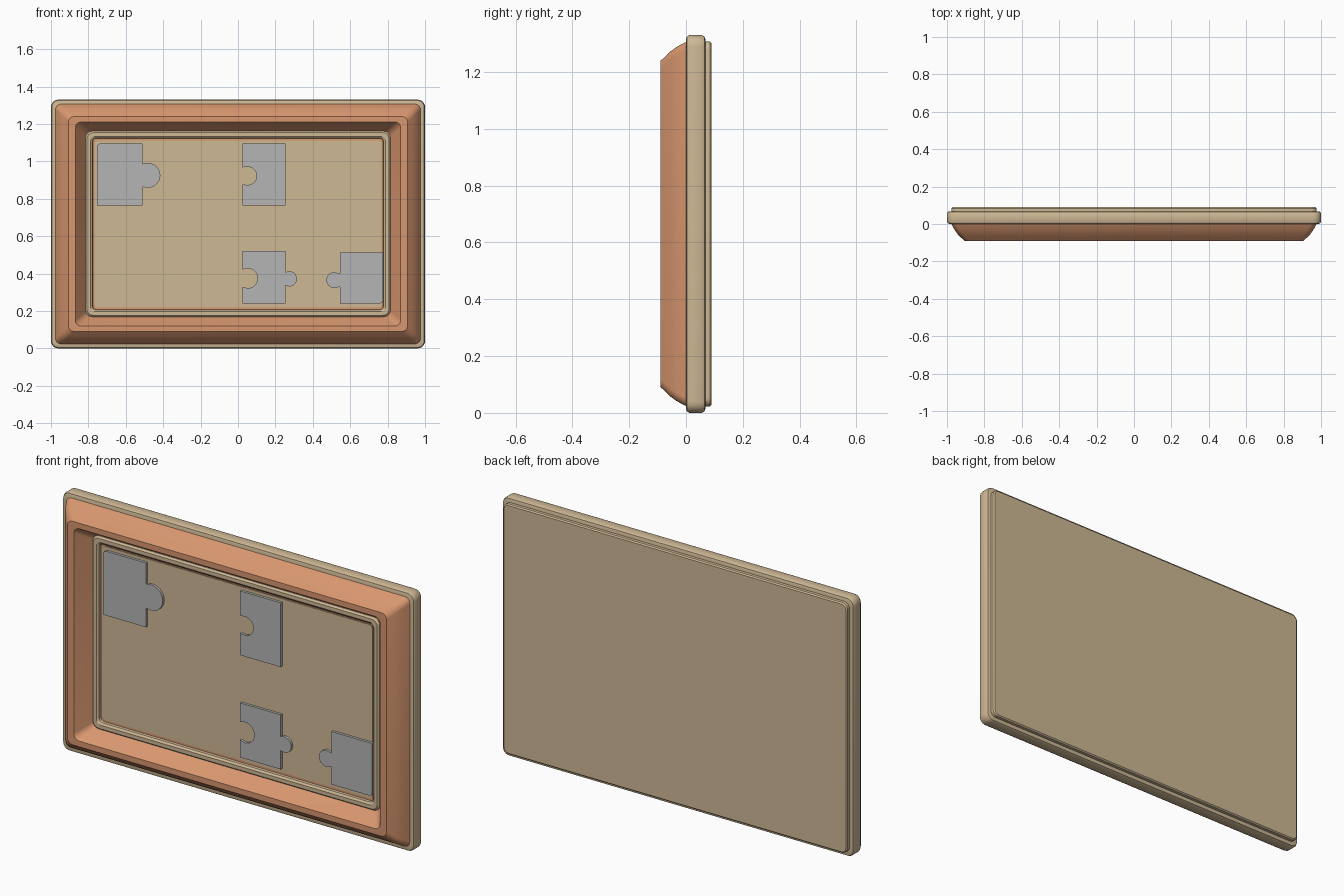
import bpy, bmesh, math

if "Cube" in bpy.data.objects:
    bpy.data.objects.remove(bpy.data.objects["Cube"])

CZ = 0.665  # height of the frame centre


def material(name, rgb):
    m = bpy.data.materials.new(name)
    m.use_nodes = True
    m.diffuse_color = (*rgb, 1)
    bsdf = next(n for n in m.node_tree.nodes if n.type == 'BSDF_PRINCIPLED')
    bsdf.inputs["Base Color"].default_value = (*rgb, 1)
    return m


TAN = material("tan wood", (0.62, 0.48, 0.30))
ORANGE = material("orange wood", (0.69, 0.31, 0.16))
GREY = material("grey", (0.46, 0.46, 0.46))


def finish(name, bm, mat, angle=30):
    bmesh.ops.recalc_face_normals(bm, faces=bm.faces)
    me = bpy.data.meshes.new(name)
    bm.to_mesh(me)
    bm.free()
    ob = bpy.data.objects.new(name, me)
    bpy.context.collection.objects.link(ob)
    me.materials.append(mat)
    bpy.context.view_layer.objects.active = ob
    ob.select_set(True)
    bpy.ops.object.shade_smooth_by_angle(angle=math.radians(angle))
    ob.select_set(False)
    return ob


def rounded_ring(bm, hx, hz, r, y, steps=6):
    verts = []
    for q, (sx, sz) in enumerate([(1, 1), (-1, 1), (-1, -1), (1, -1)]):
        for i in range(steps + 1):
            a = math.pi / 2 * (q + i / steps)
            verts.append(bm.verts.new((sx * (hx - r) + r * math.cos(a), y,
                                       CZ + sz * (hz - r) + r * math.sin(a))))
    return verts


def loft(name, profile, mat, caps=False, closed=False):
    """Sweep rows of (half width, half height, corner radius, y)."""
    bm = bmesh.new()
    rings = [rounded_ring(bm, *row) for row in profile]
    pairs = list(zip(rings, rings[1:]))
    if closed:
        pairs.append((rings[-1], rings[0]))
    for a, b in pairs:
        for i in range(len(a)):
            j = (i + 1) % len(a)
            bm.faces.new((a[i], a[j], b[j], b[i]))
    if caps:
        bm.faces.new(rings[0])
        bm.faces.new(rings[-1])
    return finish(name, bm, mat)


# Outer rim and back board
loft("outer_rim", [(0.985, 0.65, 0.03, 0), (0.995, 0.66, 0.035, 0.003),
                   (1.0, 0.665, 0.04, 0.012), (1.0, 0.665, 0.04, 0.056),
                   (0.995, 0.66, 0.035, 0.065), (0.985, 0.65, 0.03, 0.068)], TAN, caps=True)
loft("back_board", [(0.977, 0.642, 0.03, 0.06), (0.977, 0.642, 0.03, 0.084),
                    (0.971, 0.636, 0.026, 0.09)], TAN, caps=True)

# Orange moulding: convex outside, flat front, sloping inside
loft("frame_moulding", [(0.977, 0.642, 0.03, 0.002), (0.97, 0.635, 0.03, -0.012),
                        (0.957, 0.622, 0.03, -0.035), (0.94, 0.605, 0.03, -0.058),
                        (0.92, 0.586, 0.03, -0.077), (0.907, 0.574, 0.03, -0.09),
                        (0.87, 0.545, 0.03, -0.09), (0.805, 0.488, 0.03, 0.002)],
     ORANGE, closed=True)

# Inner lip, rounded at its front
loft("inner_lip", [(0.815, 0.496, 0.035, 0.002), (0.815, 0.496, 0.035, -0.014),
                   (0.807, 0.488, 0.032, -0.023), (0.788, 0.469, 0.025, -0.023),
                   (0.778, 0.459, 0.02, -0.015), (0.776, 0.457, 0.02, 0.002)],
     TAN, closed=True)

# Orange bed around the puzzle panel
loft("panel_border", [(0.778, 0.459, 0.02, -0.002), (0.778, 0.459, 0.02, 0.004)],
     ORANGE, caps=True)
loft("puzzle_panel", [(0.768, 0.446, 0.02, -0.005), (0.768, 0.446, 0.02, 0.002)],
     TAN, caps=True)


def knob(edge, z, neck, radius, reach, side, up):
    """Outline of a knob on a vertical edge, reaching toward side."""
    centre = edge + side * (reach - radius)
    pts = [(edge, z - neck), (centre, z - radius)]
    pts += [(centre + side * radius * math.cos(a), z + radius * math.sin(a))
            for a in [math.pi * (i / 12 - 0.5) for i in range(1, 12)]]
    pts += [(centre, z + radius), (edge, z + neck)]
    return pts if up else pts[::-1]


def piece(name, x0, x1, z0, z1, left=None, right=None, round_corner=None):
    r = 0.02
    pts = []
    corners = {"bottom_left": (x0, z0, 2), "bottom_right": (x1, z0, 3),
               "top_right": (x1, z1, 0), "top_left": (x0, z1, 1)}
    for key, (x, z, q) in corners.items():
        if key == round_corner:
            cx, cz = (x - r if x == x1 else x + r), (z - r if z == z1 else z + r)
            for i in range(6):
                a = math.pi / 2 * (q + i / 5)
                pts.append((cx + r * math.cos(a), cz + r * math.sin(a)))
        else:
            pts.append((x, z))
        if key == "bottom_right" and right:
            pts += knob(x1, *right, up=True)
        if key == "top_left" and left:
            pts += knob(x0, *left, up=False)
    bm = bmesh.new()
    face = bm.faces.new([bm.verts.new((x, -0.018, z)) for x, z in pts])
    out = bmesh.ops.extrude_face_region(bm, geom=[face])
    moved = [v for v in out["geom"] if isinstance(v, bmesh.types.BMVert)]
    bmesh.ops.translate(bm, verts=moved, vec=(0, 0.016, 0))
    finish(name, bm, GREY)


# Puzzle pieces; knobs are (z, neck half width, radius, reach, direction)
piece("piece_top_right_side", -0.755, -0.51, 0.765, 1.095,
      right=(0.925, 0.062, 0.066, 0.095, 1), round_corner="top_left")
piece("piece_top_middle", 0.025, 0.255, 0.765, 1.095,
      left=(0.922, 0.046, 0.048, 0.075, 1))
piece("piece_bottom_middle", 0.025, 0.255, 0.24, 0.52,
      left=(0.375, 0.046, 0.053, 0.08, 1), right=(0.372, 0.036, 0.041, 0.06, 1))
piece("piece_bottom_left_side", 0.545, 0.775, 0.24, 0.512,
      left=(0.365, 0.036, 0.042, 0.073, -1), round_corner="bottom_right")
